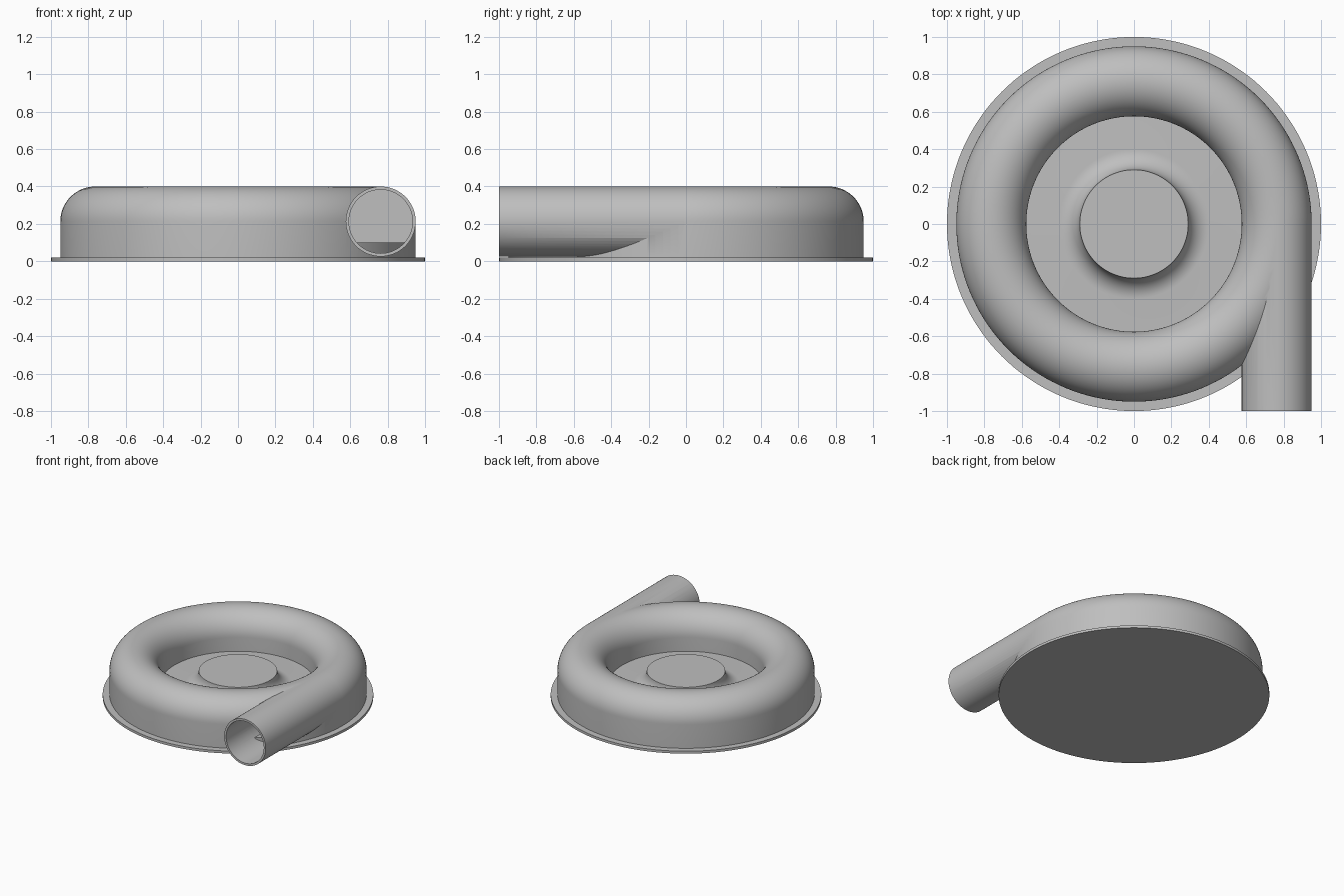
import bpy, bmesh, math
from mathutils import Matrix

if "Cube" in bpy.data.objects:
    bpy.data.objects.remove(bpy.data.objects["Cube"], do_unlink=True)

RING_R, TUBE_R, TUBE_Z = 0.763, 0.187, 0.213   # scroll centre line and section
WALL, FLOOR_Z, PLATE_Z = 0.017, 0.10, 0.02

grey = bpy.data.materials.new("casing grey")
grey.use_nodes = True
colour = (0.52, 0.52, 0.52, 1)
grey.diffuse_color = colour
grey.node_tree.nodes["Principled BSDF"].inputs["Base Color"].default_value = colour


def make_object(name, bm):
    bmesh.ops.recalc_face_normals(bm, faces=bm.faces)
    mesh = bpy.data.meshes.new(name)
    bm.to_mesh(mesh)
    bm.free()
    mesh.materials.append(grey)
    obj = bpy.data.objects.new(name, mesh)
    bpy.context.collection.objects.link(obj)
    return obj


def lathe(name, profile, steps=144):
    """Revolve a closed loop of (radius, height) points about z."""
    bm = bmesh.new()
    verts = [bm.verts.new((r, 0, z)) for r, z in profile]
    edges = [bm.edges.new((verts[i - 1], verts[i])) for i in range(len(verts))]
    bmesh.ops.spin(bm, geom=verts + edges, cent=(0, 0, 0), axis=(0, 0, 1),
                   angle=math.tau, steps=steps, use_duplicate=False)
    bmesh.ops.remove_doubles(bm, verts=bm.verts, dist=1e-5)
    bmesh.ops.dissolve_degenerate(bm, edges=bm.edges, dist=1e-6)
    return make_object(name, bm)


def arch(radius, bottom):
    """Scroll section: half circle on straight sides."""
    arc = [(RING_R + radius * math.cos(math.pi * i / 32),
            TUBE_Z + radius * math.sin(math.pi * i / 32)) for i in range(33)]
    return [(RING_R + radius, bottom)] + arc + [(RING_R - radius, bottom)]


def rod(name, radius, y0, y1):
    """Solid round bar along y on the outlet axis."""
    bm = bmesh.new()
    bmesh.ops.create_cone(bm, cap_ends=True, segments=64, radius1=radius,
                          radius2=radius, depth=y1 - y0)
    bm.transform(Matrix.Translation((RING_R, (y0 + y1) / 2, TUBE_Z))
                 @ Matrix.Rotation(math.pi / 2, 4, 'X'))
    return make_object(name, bm)


def combine(target, tool, operation):
    mod = target.modifiers.new("combine", 'BOOLEAN')
    mod.operation, mod.object, mod.solver = operation, tool, 'EXACT'
    bpy.context.view_layer.update()
    graph = bpy.context.evaluated_depsgraph_get()
    mesh = bpy.data.meshes.new_from_object(target.evaluated_get(graph))
    target.modifiers.clear()
    target.data = mesh
    bpy.data.objects.remove(tool, do_unlink=True)


# Round backing plate
bm = bmesh.new()
bmesh.ops.create_cone(bm, cap_ends=True, segments=144, radius1=1, radius2=1, depth=PLATE_Z)
bm.transform(Matrix.Translation((0, 0, PLATE_Z / 2)))
base_plate = make_object("base_plate", bm)

# Scroll casing with its tangential outlet, hollowed as one shell
casing = lathe("scroll_casing", arch(TUBE_R, PLATE_Z))
combine(casing, rod("outlet_pipe", TUBE_R, -1, -0.01), 'UNION')
combine(casing, lathe("scroll_cavity", arch(TUBE_R - WALL, FLOOR_Z)), 'DIFFERENCE')
combine(casing, rod("outlet_bore", TUBE_R - WALL, -1.1, -0.01), 'DIFFERENCE')

# Raised floor sweeping up into the central hub
HUB_R, HUB_Z, FILLET = 0.29, 0.21, 0.11
sweep = [(HUB_R + FILLET * (1 - math.cos(a)), HUB_Z - FILLET * math.sin(a))
         for a in (math.pi / 2 * i / 12 for i in range(13))]
floor_and_hub = lathe("floor_and_hub", [(0, PLATE_Z), (0, HUB_Z)] + sweep
                      + [(0.945, FLOOR_Z), (0.945, PLATE_Z)])

# Smooth the round surfaces, keep the rims crisp
bpy.ops.object.select_all(action='DESELECT')
for obj in (base_plate, casing, floor_and_hub):
    obj.select_set(True)
bpy.context.view_layer.objects.active = casing
bpy.ops.object.shade_smooth_by_angle(angle=math.radians(30))
